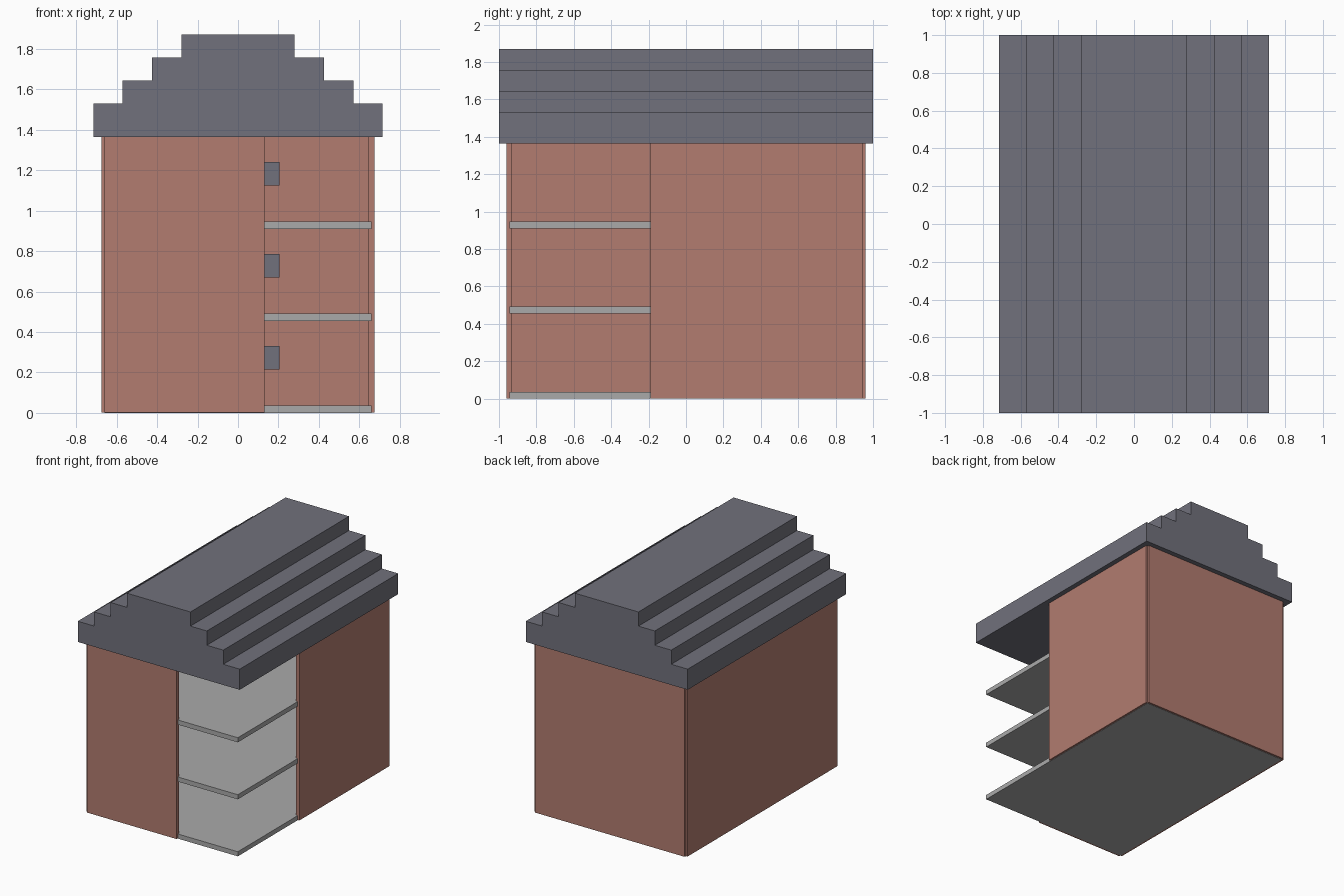
import bpy, bmesh

if "Cube" in bpy.data.objects:
    bpy.data.objects.remove(bpy.data.objects["Cube"])


def material(name, rgb):
    m = bpy.data.materials.new(name)
    m.diffuse_color = (*rgb, 1)
    m.use_nodes = True
    m.node_tree.nodes["Principled BSDF"].inputs["Base Color"].default_value = m.diffuse_color
    return m


BRICK = material("terracotta wall", (0.445, 0.202, 0.162))
SLATE = material("slate grey", (0.165, 0.165, 0.200))
FLOOR = material("light grey floor", (0.402, 0.402, 0.402))


def extrude_profile(name, pts, y0, y1, mat):
    """Solid from an x-z outline swept along y."""
    bm = bmesh.new()
    face = bm.faces.new([bm.verts.new((x, y0, z)) for x, z in pts])
    ret = bmesh.ops.extrude_face_region(bm, geom=[face])
    for v in ret["geom"]:
        if isinstance(v, bmesh.types.BMVert):
            v.co.y = y1
    bmesh.ops.recalc_face_normals(bm, faces=bm.faces)
    me = bpy.data.meshes.new(name)
    bm.to_mesh(me)
    bm.free()
    me.materials.append(mat)
    ob = bpy.data.objects.new(name, me)
    bpy.context.collection.objects.link(ob)
    return ob


def box(name, x0, x1, y0, y1, z0, z1, mat):
    return extrude_profile(name, [(x0, z0), (x1, z0), (x1, z1), (x0, z1)], y0, y1, mat)


STOREY, BASE, TOP = 0.455, 0.002, 1.365

# Thin walls with notched corners; the front right corner is left open
box("front_wall", -0.66, 0.13, -0.96, -0.93, BASE, TOP, BRICK)
box("back_wall", -0.66, 0.66, 0.93, 0.96, BASE, TOP, BRICK)
box("left_wall", -0.675, -0.645, -0.945, 0.945, BASE, TOP, BRICK)
box("right_wall", 0.645, 0.675, -0.19, 0.945, BASE, TOP, BRICK)

# Floor slabs and the dark panel on the back wall of each storey
for i in range(3):
    z = i * STOREY
    box(f"floor_{i + 1}", -0.66, 0.66, -0.945, 0.945, z, z + 0.037, FLOOR)
    box(f"wall_panel_{i + 1}", -0.205, 0.205, 0.922, 0.931, z + 0.215, z + 0.33, SLATE)

# Stepped roof: right half outline, mirrored to the left
widths = [0.715, 0.57, 0.425, 0.28]
heights = [TOP, 1.53, 1.643, 1.757, 1.87]
right = []
for i, w in enumerate(widths):
    right += [(w, heights[i]), (w, heights[i + 1])]
outline = right + [(-x, z) for x, z in reversed(right)]
extrude_profile("stepped_roof", outline, -1, 1, SLATE)
